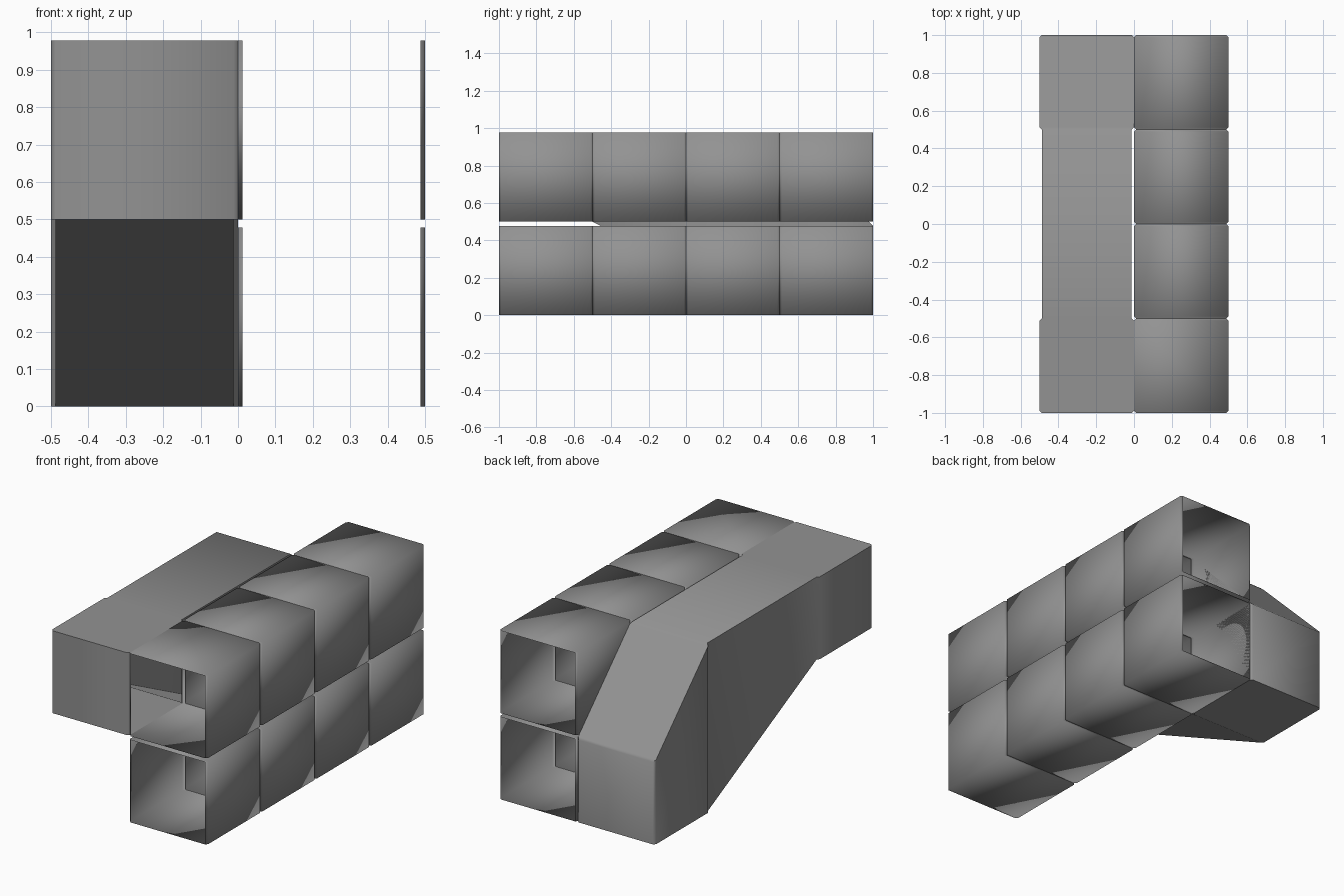
import bpy, bmesh, math

if "Cube" in bpy.data.objects:
    bpy.data.objects.remove(bpy.data.objects["Cube"])

GREY = bpy.data.materials.new("mid grey metal")
GREY.diffuse_color = (0.29, 0.29, 0.29, 1)
GREY.use_nodes = True
GREY.node_tree.nodes["Principled BSDF"].inputs["Base Color"].default_value = GREY.diffuse_color

B = 0.012      # depth of the bevelled lip on every section
H = 0.478      # height of one bin
BOTTOM, RIGHT, TOP, LEFT = range(4)


def loft(name, stations, caps=(), openings=(), angle=180):
    """Sheet tube along y. stations: (y, x0, x1, z0, z1); openings: (segment, side)."""
    bm = bmesh.new()
    rings = [[bm.verts.new(p) for p in
              ((x0, y, z0), (x1, y, z0), (x1, y, z1), (x0, y, z1))]
             for y, x0, x1, z0, z1 in stations]
    for i, (a, b) in enumerate(zip(rings, rings[1:])):
        for k in range(4):
            if (i, k) not in openings:
                n = (k + 1) % 4
                bm.faces.new((a[k], b[k], b[n], a[n]))
    if "front" in caps:
        bm.faces.new(rings[0])
    if "back" in caps:
        bm.faces.new(rings[-1][::-1])
    mesh = bpy.data.meshes.new(name)
    bm.to_mesh(mesh)
    bm.free()
    mesh.materials.append(GREY)
    ob = bpy.data.objects.new(name, mesh)
    bpy.context.collection.objects.link(ob)
    bpy.ops.object.select_all(action='DESELECT')
    ob.select_set(True)
    bpy.context.view_layer.objects.active = ob
    if angle >= 180:
        bpy.ops.object.shade_smooth()
    else:
        bpy.ops.object.shade_smooth_by_angle(angle=math.radians(angle))
    return ob


# Two rows of four open-ended bins on the right
for row, z in enumerate((0.0, 0.5)):
    for col in range(4):
        y = -1 + 0.5 * col
        st = [(y + dy, inset, 0.5 - inset, z, z + H)
              for dy, inset in ((0, B), (B, 0), (0.5 - B, 0), (0.5, B))]
        # the upper front bin opens sideways into the chute
        opening = ((1, LEFT),) if row == 1 and col == 0 else ()
        loft(f"bin_{'upper' if row else 'lower'}_{col + 1}", st, openings=opening)


# Sloping return chute on the left
def floor(y):
    return min(0.5, max(0.0, 0.25 - 0.5 * y))


def roof(y):
    return 0.5 + H if y <= 0.5 else 0.5 + H - (y - 0.5)


profile = ((-1, B), (-1 + B, 0), (-0.5 - B, 0), (-0.5, B),
           (0.5, B), (0.5 + B, 0), (1 - B, 0), (1, B))
chute = [(y, -0.5 + i, -i, floor(y), roof(y)) for y, i in profile]
loft("return_chute", chute, caps=("front", "back"), openings=((1, RIGHT),), angle=50)
